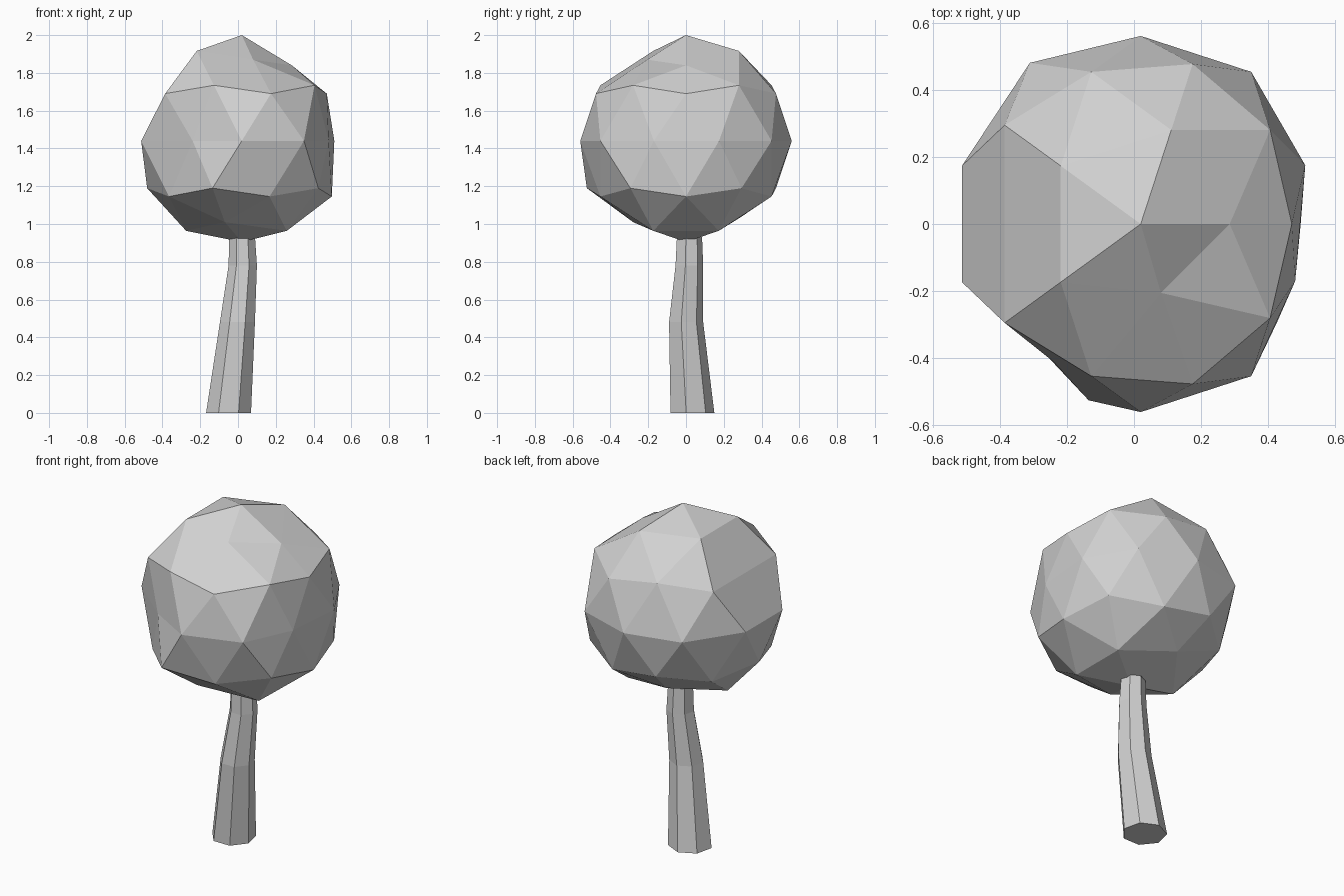
import bpy
import bmesh
from math import cos, sin, tau
from mathutils import Vector

cube = bpy.data.objects.get("Cube")
if cube:
    bpy.data.objects.remove(cube, do_unlink=True)

# One plain grey for the whole tree
grey = bpy.data.materials.new("plain grey")
grey.use_nodes = True
colour = (0.64, 0.64, 0.64, 1)
grey.diffuse_color = colour
grey.node_tree.nodes["Principled BSDF"].inputs["Base Color"].default_value = colour


def finish(name, bm):
    bmesh.ops.recalc_face_normals(bm, faces=bm.faces)
    mesh = bpy.data.meshes.new(name)
    bm.to_mesh(mesh)
    bm.free()
    mesh.materials.append(grey)
    obj = bpy.data.objects.new(name, mesh)
    bpy.context.collection.objects.link(obj)
    return obj


# Crown: faceted ball with a few corners pushed in or out
bm = bmesh.new()
bmesh.ops.create_icosphere(bm, subdivisions=2, radius=0.56)
bmesh.ops.translate(bm, verts=bm.verts, vec=(0.02, 0, 1.44))
dents = [
    ((0.11, -0.28, 1.92), (0.08, -0.205, 1.87)),
    ((0.31, 0, 1.92), (0.285, 0, 1.84)),
    ((-0.46, 0, 1.73), (-0.385, 0.05, 1.69)),
    ((0.52, 0, 1.69), (0.47, 0, 1.69)),
    ((0.55, 0.17, 1.44), (0.51, 0.175, 1.44)),
    ((0.55, -0.17, 1.44), (0.48, -0.17, 1.44)),
    ((-0.31, -0.45, 1.44), (-0.24, -0.41, 1.44)),
    ((-0.31, 0.45, 1.44), (-0.31, 0.48, 1.44)),
    ((-0.135, -0.476, 1.19), (-0.135, -0.525, 1.19)),
    ((-0.07, -0.28, 0.96), (-0.07, -0.28, 1.01)),
    ((-0.07, 0.28, 0.96), (-0.07, 0.28, 1.03)),
    ((0.02, 0, 0.88), (0.02, 0, 0.905)),
]
moves = [(min(bm.verts, key=lambda v: (v.co - Vector(old)).length), new)
         for old, new in dents]
for vert, new in moves:
    vert.co = new
finish("crown", bm)

# Trunk: bent, tapering seven-sided column (x, y, z, radius)
sections = [
    (-0.05, 0.028, 0, 0.122),
    (-0.003, -0.004, 0.48, 0.095),
    (0.025, 0.014, 0.78, 0.077),
    (0.022, 0.015, 0.93, 0.07),
]
sides = 7
bm = bmesh.new()
rings = []
for x, y, z, r in sections:
    angles = [tau / 4 + tau * i / sides for i in range(sides)]
    rings.append([bm.verts.new((x + r * cos(a), y + r * sin(a), z)) for a in angles])
for low, high in zip(rings, rings[1:]):
    for i in range(sides):
        j = (i + 1) % sides
        bm.faces.new((low[i], low[j], high[j], high[i]))
bm.faces.new(rings[0][::-1])
bm.faces.new(rings[-1])
finish("trunk", bm)
